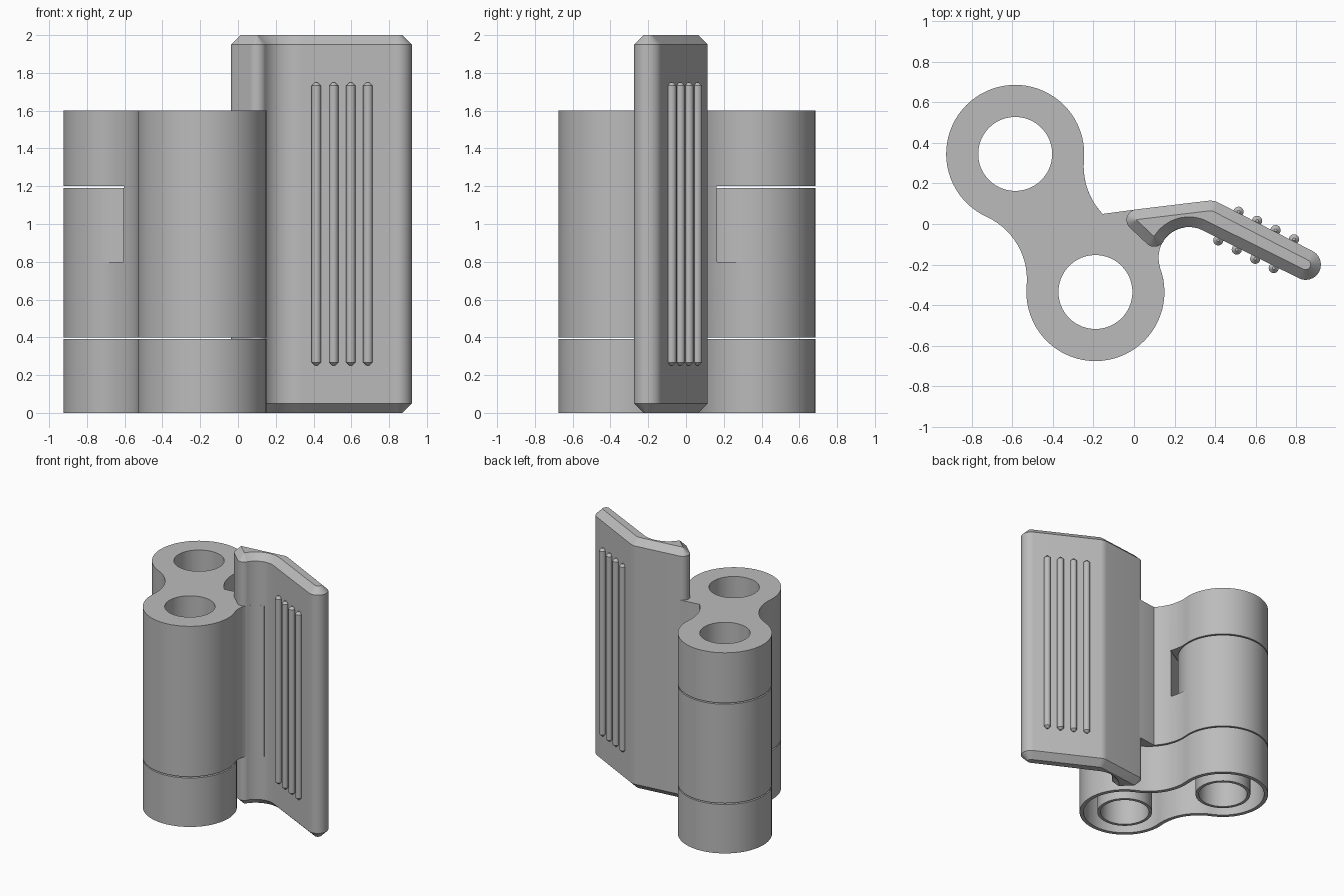
import bpy, bmesh
from math import cos, sin, radians
from mathutils import Vector

cube = bpy.data.objects.get("Cube")
if cube:
    bpy.data.objects.remove(cube, do_unlink=True)

grey = bpy.data.materials.new("plain grey")
grey.use_nodes = True
grey.diffuse_color = (0.5, 0.5, 0.5, 1)
grey.node_tree.nodes["Principled BSDF"].inputs["Base Color"].default_value = (0.5, 0.5, 0.5, 1)

# Barrel centres, concave waist centres and the fillet centre at the grip
A, B = Vector((-0.585, 0.345)), Vector((-0.19, -0.335))
R, BORE, WALL = 0.34, 0.182, 0.03
U = (B - A).normalized()
V = Vector((-U.y, U.x))
MID = (A + B) / 2
REACH = ((2 * R) ** 2 - (B - A).length_squared / 4) ** 0.5
WAIST_L, WAIST_R = MID - V * REACH, MID + V * REACH
NECK, NECK_R = Vector((0.27, -0.165)), 0.15


def arc(c, r, a0, a1):
    n = max(3, int(abs(a1 - a0) / 5))
    angles = [radians(a0 + (a1 - a0) * i / n) for i in range(n + 1)]
    return [Vector((c[0] + r * cos(a), c[1] + r * sin(a))) for a in angles]


def circle(c, r):
    return arc(c, r, 0, 360)[:-1]


def tidy(loop):
    return [p for i, p in enumerate(loop) if (p - loop[i - 1]).length > 0.002]


def add_object(name, mesh):
    ob = bpy.data.objects.new(name, mesh)
    bpy.context.collection.objects.link(ob)
    mesh.materials.clear()
    mesh.materials.append(grey)
    return ob


def finish(ob):
    bpy.ops.object.select_all(action="DESELECT")
    ob.select_set(True)
    bpy.context.view_layer.objects.active = ob
    bpy.ops.object.shade_smooth_by_angle(angle=radians(25))


def clean_mesh(bm, mesh):
    bmesh.ops.remove_doubles(bm, verts=bm.verts, dist=0.0002)
    bmesh.ops.recalc_face_normals(bm, faces=bm.faces)
    bm.to_mesh(mesh)
    bm.free()


def prism(name, loops, z0, z1):
    """Extrude an outline, with any inner loops left as holes."""
    curve = bpy.data.curves.new(name, "CURVE")
    curve.dimensions, curve.fill_mode = "2D", "BOTH"
    curve.extrude = (z1 - z0) / 2
    for loop in loops:
        loop = tidy(loop)
        spline = curve.splines.new("POLY")
        spline.points.add(len(loop) - 1)
        for point, p in zip(spline.points, loop):
            point.co = (p.x, p.y, 0, 1)
        spline.use_cyclic_u = True
    temp = bpy.data.objects.new(name, curve)
    bpy.context.collection.objects.link(temp)
    graph = bpy.context.evaluated_depsgraph_get()
    mesh = bpy.data.meshes.new_from_object(temp.evaluated_get(graph))
    bpy.data.objects.remove(temp, do_unlink=True)
    bm = bmesh.new()
    bm.from_mesh(mesh)
    bmesh.ops.translate(bm, verts=bm.verts, vec=(0, 0, (z0 + z1) / 2))
    clean_mesh(bm, mesh)
    return add_object(name, mesh)


def cut(ob, cutter):
    mod = ob.modifiers.new("cut", "BOOLEAN")
    mod.operation, mod.solver, mod.object = "DIFFERENCE", "EXACT", cutter
    bpy.context.view_layer.objects.active = ob
    bpy.ops.object.modifier_apply(modifier=mod.name)
    bpy.data.objects.remove(cutter, do_unlink=True)


# Two barrels joined by a waist; d shrinks the outline
def barrels_left(d=0):
    return arc(A, R - d, -5.1, 245.5) + arc(WAIST_L, R + d, 65.5, -5.1)


def barrel_outline(d=0):
    return barrels_left(d) + arc(B, R - d, 174.9, 425.5) + arc(WAIST_R, R + d, 245.5, 174.9)


# Bottom knuckle, hollow underneath with a tube round each bore
bores = [circle(A, BORE), circle(B, BORE)]
bottom = prism("bottom_knuckle", [barrel_outline()] + bores, 0, 0.39)
tubes = [circle(c, BORE + 0.024) for c in (A, B)]
cut(bottom, prism("pocket_cutter", [barrel_outline(WALL)] + tubes, -0.05, 0.35))
finish(bottom)

# Main body with the web that carries the grip
web = [Vector(p) for p in ((0.25, 0.04), (0.15, 0.06), (0.009, 0.0715))]
outline = (barrels_left() + arc(B, R, 174.9, 380.3) + arc(NECK, NECK_R - 0.001, 200.3, 100)
           + web + arc(WAIST_R, R, 223.5, 174.9))
body = prism("main_body", [outline] + bores, 0.4, 1.6)


def local(s, t):
    return A + U * s + V * t


# Horizontal slit through the rear barrel, and relief wedges beside the waist
slit = [local(-0.5, -0.5), local(R, -0.5), local(R, 0.5), local(-0.5, 0.5)]
cut(body, prism("slit_cutter", [slit], 1.19, 1.2))
for side in (-1, 1):
    rim = [local(p.x, side * p.y) for p in arc((0, 0), R, 10, 54)]
    wedge = rim + [local(0.26, side * 0.4), local(R, side * 0.4)]
    cut(body, prism("relief_cutter", [wedge], 0.8, 1.195))
finish(body)


# Grip plate: bent outline with a hooked inner end
def grip_outline(d):
    return (arc((0.845, -0.2), 0.075 - d, -116.5, 63.5)
            + arc((0.375, 0.025), 0.09 - d, 63.5, 96.8)
            + arc((0.015, 0.02), 0.052 - d, 96.8, 226.7)
            + arc((0.1, -0.06), 0.052 - d, 226.7, 328.3)
            + arc(NECK, NECK_R + d, 148.3, 63.5))


bm = bmesh.new()
rings = []
for z, d in ((0, 0.05), (0.05, 0), (1.95, 0), (2, 0.05)):
    rings.append([bm.verts.new((p.x, p.y, z)) for p in grip_outline(d)])
count = len(rings[0])
for low, high in zip(rings, rings[1:]):
    for i in range(count):
        j = (i + 1) % count
        bm.faces.new((low[i], low[j], high[j], high[i]))
bm.faces.new(rings[0][::-1])
bm.faces.new(rings[-1])
mesh = bpy.data.meshes.new("grip_plate")
clean_mesh(bm, mesh)
finish(add_object("grip_plate", mesh))

# Raised ribs on both faces of the grip
NORMAL = Vector((cos(radians(63.5)), sin(radians(63.5))))
for face, first_x, level in (("front", 0.415, 0.113), ("back", 0.515, 0.284)):
    for k in range(4):
        x = first_x + 0.091 * k
        y = (level - NORMAL.x * x) / NORMAL.y
        bm = bmesh.new()
        bmesh.ops.create_cone(bm, cap_ends=True, segments=20, radius1=0.025,
                              radius2=0.025, depth=1.5)
        ends = [e for e in bm.edges if abs(e.verts[0].co.z - e.verts[1].co.z) < 0.01]
        bmesh.ops.bevel(bm, geom=ends, offset=0.018, segments=1, affect="EDGES")
        bmesh.ops.translate(bm, verts=bm.verts, vec=(x, y, 1))
        mesh = bpy.data.meshes.new(face + "_rib")
        clean_mesh(bm, mesh)
        finish(add_object(f"{face}_rib_{k + 1}", mesh))
